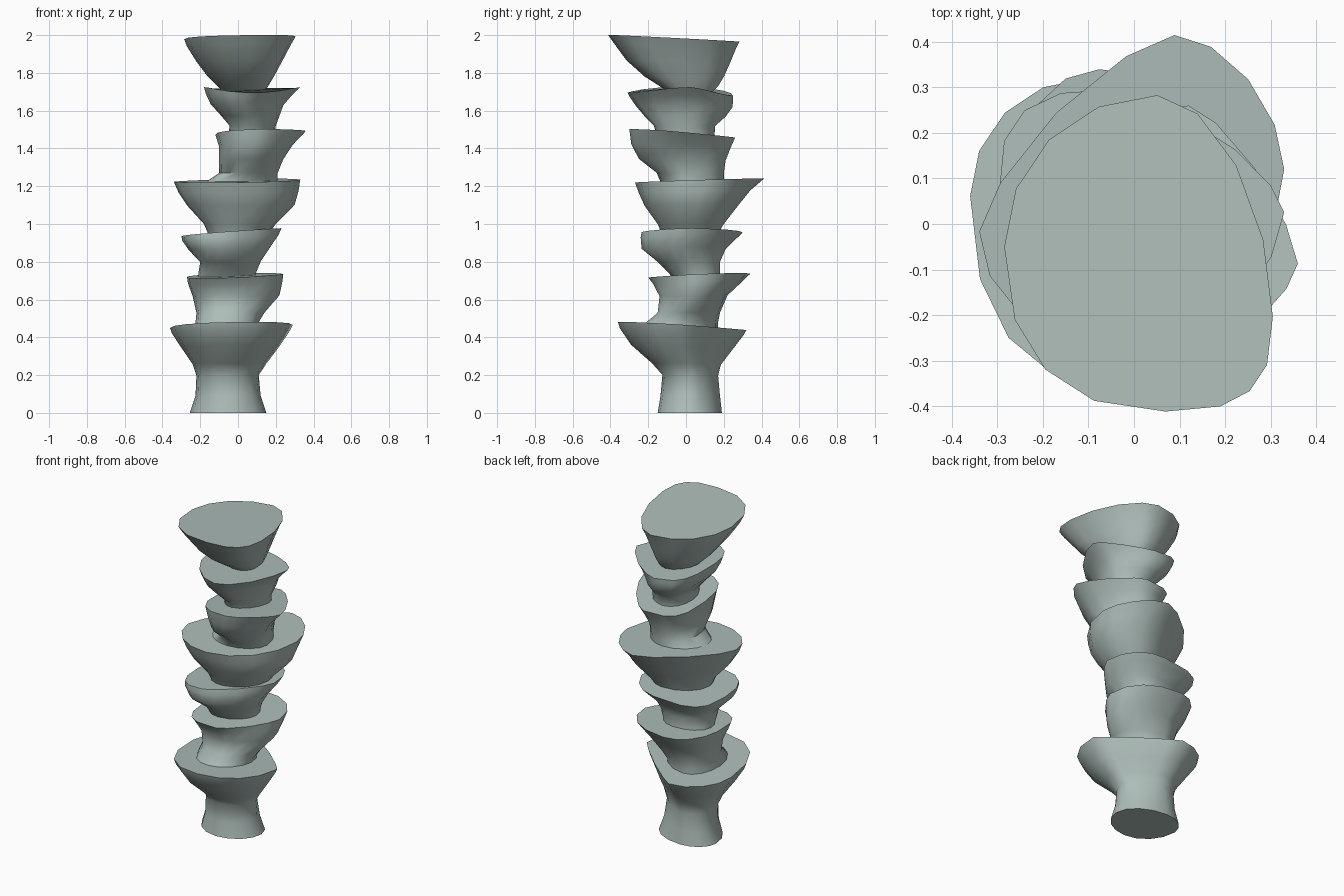
import bpy, bmesh, math

if "Cube" in bpy.data.objects:
    bpy.data.objects.remove(bpy.data.objects["Cube"])

STEPS = 4  # points per quarter of each ring

stone = bpy.data.materials.new("grey_green")
stone.diffuse_color = (.42, .51, .485, 1)
stone.use_nodes = True
stone.node_tree.nodes["Principled BSDF"].inputs["Base Color"].default_value = stone.diffuse_color


def ring(box, peaks, full):
    """Lopsided oval in a box; peaks = where each side touches (front, back, left, right).
    full = exponent per quarter (back right, back left, front left, front right): below 1 is fuller."""
    x0, x1, y0, y1 = box
    f, b, l, r = peaks
    w, d = x1 - x0, y1 - y0
    right, back = (x1, y0 + r * d), (x0 + b * w, y1)
    left, front = (x0, y0 + l * d), (x0 + f * w, y0)
    pts = []
    for k, (p, q) in enumerate([(right, back), (back, left), (left, front), (front, right)]):
        for i in range(STEPS):
            t = math.pi / 2 * i / STEPS
            c, s = math.cos(t) ** full[k], math.sin(t) ** full[k]
            if k % 2 == 0:
                pts.append((q[0] + (p[0] - q[0]) * c, p[1] + (q[1] - p[1]) * s))
            else:
                pts.append((p[0] + (q[0] - p[0]) * s, q[1] + (p[1] - q[1]) * c))
    return pts


def segment(name, rings, peaks, full, tilt, warp=0):
    """Loft rings (z, xmin, xmax, ymin, ymax); the rim tilts along x and y and can sag."""
    bm = bmesh.new()
    loops = []
    zlow, zhigh = rings[0][0], rings[-1][0]
    for z, *box in rings:
        u = (z - zlow) / (zhigh - zlow)
        quarters = [1 + (e - 1) * u for e in full]
        loops.append([bm.verts.new((x, y, z + u * u * (
            tilt[0] * x + tilt[1] * y + warp * (x - .08) ** 2)))
            for x, y in ring(box, peaks, quarters)])
    n = len(loops[0])
    for a, b in zip(loops, loops[1:]):
        for i in range(n):
            j = (i + 1) % n
            bm.faces.new((a[i], a[j], b[j], b[i]))
    bm.faces.new(loops[0][::-1])
    bm.faces.new(loops[-1])
    mesh = bpy.data.meshes.new(name)
    bm.to_mesh(mesh)
    bm.free()
    mesh.materials.append(stone)
    obj = bpy.data.objects.new(name, mesh)
    bpy.context.collection.objects.link(obj)
    bpy.ops.object.select_all(action='DESELECT')
    obj.select_set(True)
    bpy.context.view_layer.objects.active = obj
    bpy.ops.object.shade_smooth_by_angle(angle=math.radians(52))


# Trunk segments from the ground up
segment("trunk_base", [
    (0, -.255, .15, -.15, .19), (.09, -.225, .12, -.135, .18), (.2, -.22, .11, -.125, .17),
    (.26, -.24, .15, -.18, .185), (.35, -.30, .22, -.29, .25),
    (.43, -.35, .275, -.35, .305), (.46, -.36, .29, -.36, .32)],
    (.5, .4, .62, .5), (1.8, 1, .87, .9), (.02, -.06))

segment("trunk_segment_2", [
    (.44, -.23, .11, -.23, .17), (.48, -.225, .11, -.21, .17), (.53, -.22, .14, -.15, .18),
    (.62, -.24, .22, -.14, .22), (.69, -.265, .235, -.175, .30),
    (.725, -.27, .24, -.20, .34)],
    (.5, .38, .5, .5), (.9, 1, .6, 1.45), (.03, .04))

segment("trunk_segment_3", [
    (.70, -.21, .09, -.06, .18), (.74, -.21, .095, -.09, .18), (.80, -.20, .12, -.15, .18),
    (.87, -.26, .17, -.235, .21), (.93, -.295, .215, -.24, .27),
    (.96, -.30, .23, -.235, .30)],
    (.4, .6, .5, .5), (.92, .6, .75, 1.45), (.08, -.02))

segment("trunk_segment_4", [
    (.93, -.15, .15, -.12, .16), (1.0, -.18, .20, -.15, .20), (1.1, -.27, .30, -.22, .28),
    (1.17, -.315, .32, -.25, .34), (1.228, -.34, .33, -.27, .415)],
    (.45, .64, .37, .57), (1.15, 1.45, 1, 1), (.01, .03))

segment("trunk_segment_5", [
    (1.21, -.19, .21, -.13, .20), (1.27, -.10, .21, -.155, .20), (1.34, -.10, .24, -.25, .21),
    (1.41, -.10, .29, -.29, .235), (1.475, -.12, .36, -.30, .26)],
    (.5, .5, .5, .38), (1.45, .6, .75, 1.4), (.03, -.08))

segment("trunk_segment_6", [
    (1.46, -.05, .19, -.15, .15), (1.52, -.045, .20, -.17, .155), (1.57, -.09, .22, -.22, .21),
    (1.62, -.145, .24, -.265, .245), (1.66, -.17, .285, -.295, .25),
    (1.685, -.18, .33, -.31, .25)],
    (.45, .45, .5, .6), (1.4, .6, 1, 1.3), (.01, -.03), .6)

segment("trunk_top", [
    (1.68, -.05, .13, -.07, .12), (1.73, -.11, .16, -.14, .17), (1.78, -.16, .19, -.22, .20),
    (1.86, -.22, .235, -.315, .235), (1.94, -.27, .28, -.38, .265),
    (1.979, -.285, .305, -.412, .283)],
    (.6, .57, .52, .3), (1.1, 1, .85, .7), (.01, -.05))
